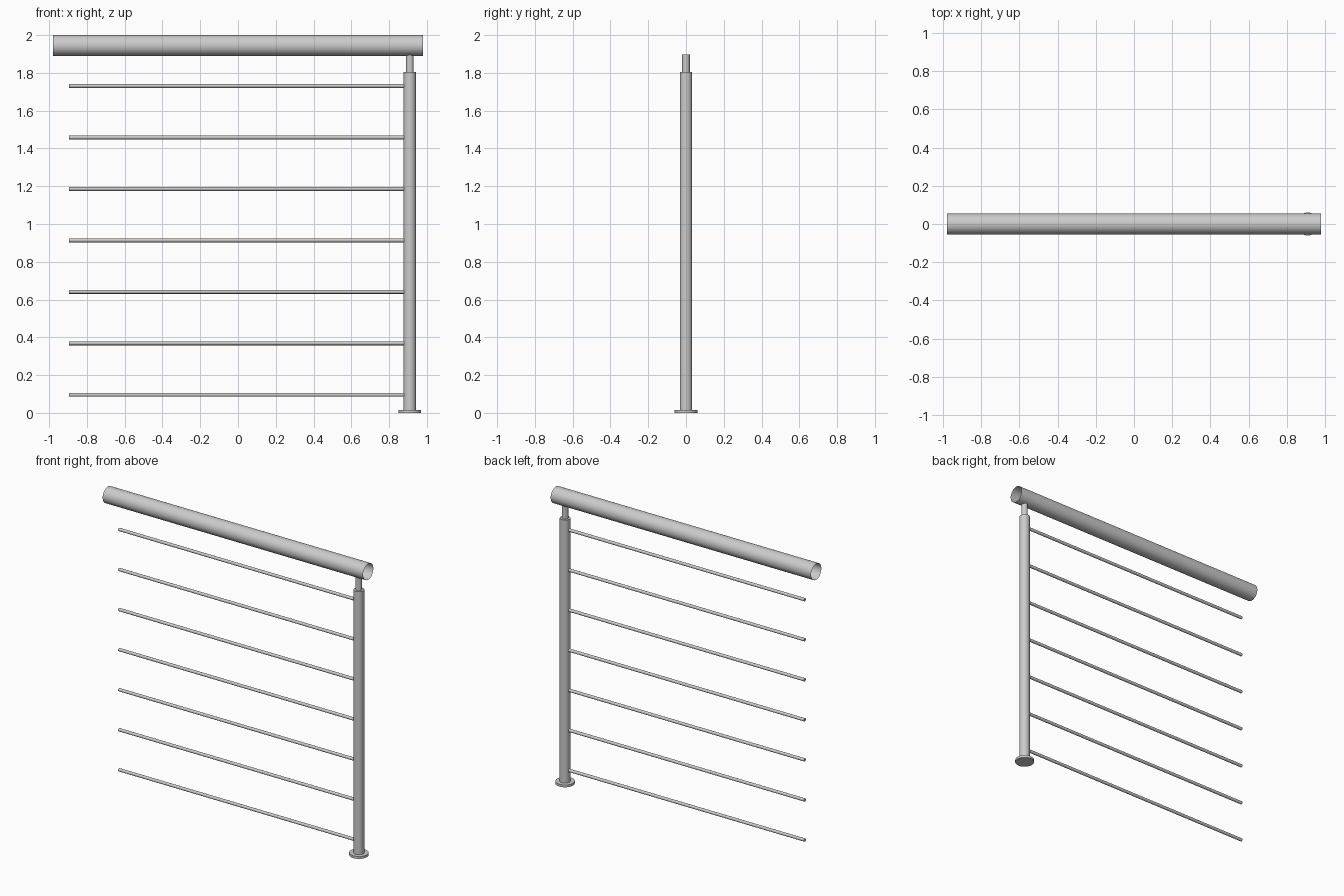
import bpy
import math

if "Cube" in bpy.data.objects:
    bpy.data.objects.remove(bpy.data.objects["Cube"], do_unlink=True)

steel = bpy.data.materials.new("brushed_steel")
steel.use_nodes = True
colour = (0.6, 0.6, 0.6, 1)
steel.diffuse_color = colour
steel.node_tree.nodes["Principled BSDF"].inputs["Base Color"].default_value = colour

POST_X = 0.91


def cylinder(name, radius, length, centre, sides=32, along_x=False, fill='NGON'):
    """Smooth round bar, upright or lying along x."""
    rotation = (0, math.pi / 2, 0) if along_x else (0, 0, 0)
    bpy.ops.mesh.primitive_cylinder_add(
        vertices=sides, radius=radius, depth=length, location=centre,
        rotation=rotation, end_fill_type=fill)
    obj = bpy.context.object
    obj.name = name
    obj.data.materials.append(steel)
    bpy.ops.object.shade_smooth_by_angle(angle=math.radians(35))
    return obj


def upright(name, radius, bottom, top):
    return cylinder(name, radius, top - bottom, (POST_X, 0, (bottom + top) / 2))


# Hollow open-ended handrail
cylinder("handrail", 0.055, 1.96, (0, 0, 1.945), sides=48, along_x=True, fill='NOTHING')

# Post with base flange and handrail pin
upright("base_flange", 0.06, 0, 0.016)
upright("post", 0.033, 0.016, 1.805)
upright("handrail_pin", 0.02, 1.805, 1.897)

# Evenly spaced infill rods, running into the post
rod_start, rod_end = -0.895, 0.885
for i in range(7):
    z = 0.096 + i * 0.2725
    cylinder("infill_rod_%d" % (i + 1), 0.0105, rod_end - rod_start,
             ((rod_start + rod_end) / 2, 0, z), sides=16, along_x=True)
